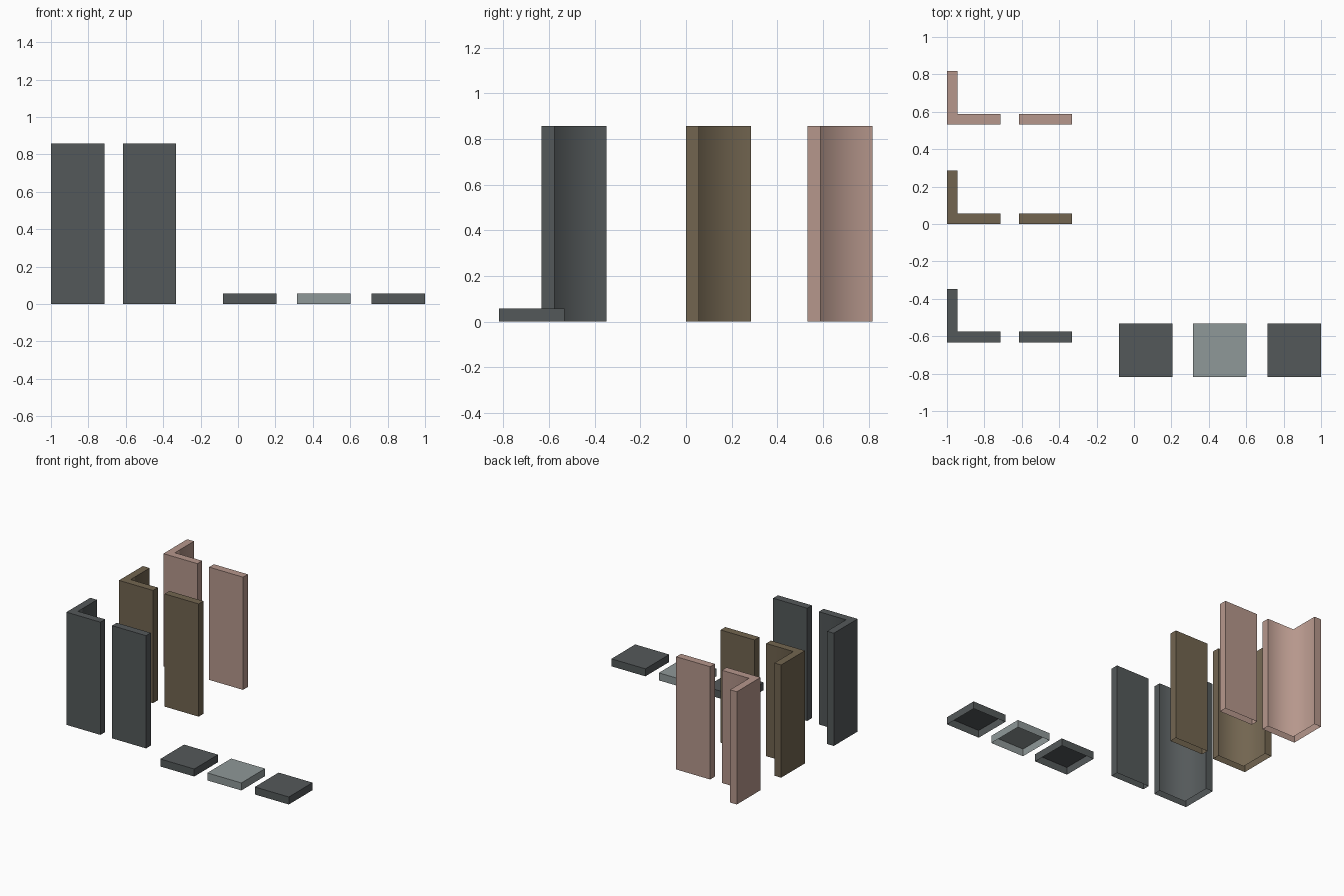
import bpy, bmesh

if "Cube" in bpy.data.objects:
    bpy.data.objects.remove(bpy.data.objects["Cube"])

U = 2 / 7        # module width
T = U / 5        # panel thickness
H = U * 3        # wall height


def lin(c):
    c /= 255
    return c / 12.92 if c <= 0.04045 else ((c + 0.055) / 1.055) ** 2.4


def material(name, rgb):
    m = bpy.data.materials.new(name)
    m.diffuse_color = (*[lin(c) for c in rgb], 1)
    m.use_nodes = True
    m.node_tree.nodes["Principled BSDF"].inputs["Base Color"].default_value = m.diffuse_color
    return m


slate = material("slate grey", (84, 89, 90))
brown = material("dark brown", (114, 101, 80))
pink = material("dusty pink", (182, 151, 140))
pale = material("pale grey", (143, 152, 152))


def prism(name, outline, height, mat, loc, smooth_corner=None):
    """Extrude a counter-clockwise outline upward, leaving the underside open."""
    bm = bmesh.new()
    low = [bm.verts.new((x, y, 0)) for x, y in outline]
    top = [bm.verts.new((x, y, height)) for x, y in outline]
    n = len(outline)
    for i in range(n):
        j = (i + 1) % n
        f = bm.faces.new((low[i], low[j], top[j], top[i]))
        # the two faces meeting at the inner corner are shaded softly
        f.smooth = smooth_corner is not None and smooth_corner in (i, j)
    bm.faces.new(top)
    me = bpy.data.meshes.new(name)
    bm.to_mesh(me)
    bm.free()
    me.materials.append(mat)
    ob = bpy.data.objects.new(name, me)
    ob.location = (*loc, 0)
    bpy.context.collection.objects.link(ob)


def rect(w, d):
    return [(0, 0), (w, 0), (w, d), (0, d)]


corner = [(0, 0), (U, 0), (U, T), (T, T), (T, U), (0, U)]

# Wall sets: one corner and one straight panel per colour
for label, mat, y in (("slate", slate, -0.633), ("brown", brown, -0.001), ("pink", pink, 0.532)):
    prism(label + "_corner_wall", corner, H, mat, (-1, y), smooth_corner=3)
    prism(label + "_straight_wall", rect(U, T), H, mat, (-0.616, y))

# Floor tiles
for label, mat, x in (("left", slate, -0.081), ("middle", pale, 0.315), ("right", slate, 1 - U)):
    prism(label + "_floor_tile", rect(U, U), T, mat, (x, -0.818))
